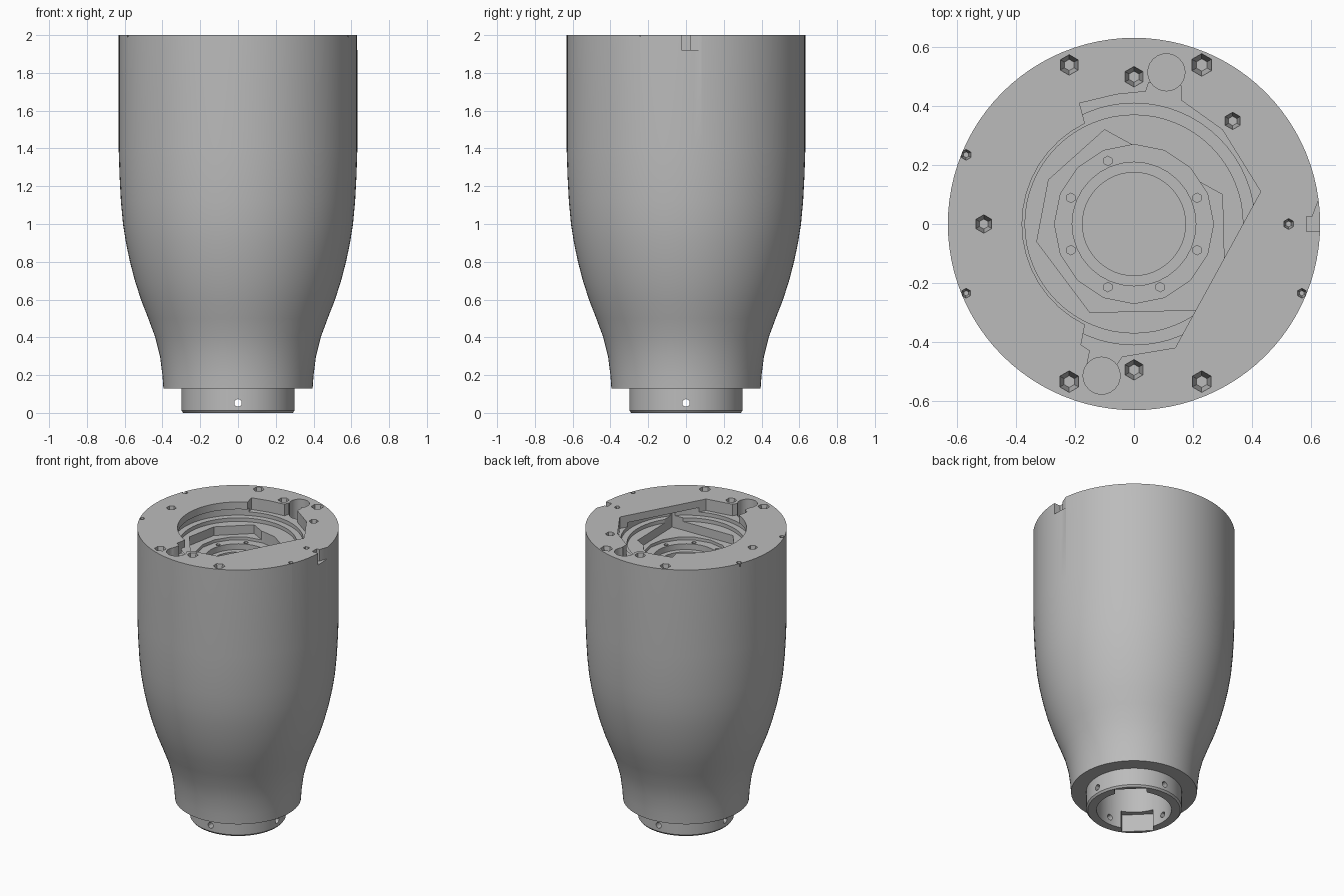
import bpy, bmesh, math
from mathutils import Matrix, Vector

cube = bpy.data.objects.get("Cube")
if cube:
    bpy.data.objects.remove(cube, do_unlink=True)

grey = bpy.data.materials.new("plain_grey")
grey.use_nodes = True
grey.diffuse_color = (0.5, 0.5, 0.5, 1)
grey.node_tree.nodes["Principled BSDF"].inputs["Base Color"].default_value = (0.5, 0.5, 0.5, 1)


def make_object(name, bm):
    bmesh.ops.recalc_face_normals(bm, faces=bm.faces)
    mesh = bpy.data.meshes.new(name)
    bm.to_mesh(mesh)
    bm.free()
    mesh.materials.append(grey)
    obj = bpy.data.objects.new(name, mesh)
    bpy.context.collection.objects.link(obj)
    return obj


def lathe(name, profile, sides):
    """Revolve (radius, z) points around z and close both ends with caps."""
    bm = bmesh.new()
    rings = []
    for r, z in profile:
        rings.append([bm.verts.new((r * math.cos(math.tau * i / sides),
                                    r * math.sin(math.tau * i / sides), z))
                      for i in range(sides)])
    for a, b in zip(rings, rings[1:]):
        for i in range(sides):
            j = (i + 1) % sides
            bm.faces.new((a[i], a[j], b[j], b[i]))
    bm.faces.new(rings[0])
    bm.faces.new(rings[-1])
    return make_object(name, bm)


def prism(outline, z0, z1):
    bm = bmesh.new()
    low = [bm.verts.new((x, y, z0)) for x, y in outline]
    high = [bm.verts.new((x, y, z1)) for x, y in outline]
    bm.faces.new(low)
    bm.faces.new(high)
    for i in range(len(low)):
        j = (i + 1) % len(low)
        bm.faces.new((low[i], low[j], high[j], high[i]))
    return make_object("cutter", bm)


def disc(r, z0, z1, sides=64, x=0, y=0, tip=None):
    """Upright cylinder, or a tapered pit when tip is given."""
    bm = bmesh.new()
    bmesh.ops.create_cone(bm, cap_ends=True, segments=sides,
                          radius1=r if tip is None else tip, radius2=r, depth=z1 - z0,
                          matrix=Matrix.Translation((x, y, (z0 + z1) / 2)))
    return make_object("cutter", bm)


def cut(target, cutter):
    mod = target.modifiers.new("cut", 'BOOLEAN')
    mod.operation = 'DIFFERENCE'
    mod.solver = 'EXACT'
    mod.object = cutter
    cutter.hide_render = True
    bpy.context.view_layer.objects.active = target
    bpy.ops.object.modifier_apply(modifier=mod.name)
    bpy.data.objects.remove(cutter, do_unlink=True)


# Bottle-shaped housing with a collar at the foot
housing = lathe("housing", [
    (0.29, 0), (0.3, 0.012), (0.3, 0.13), (0.395, 0.13), (0.4, 0.2), (0.413, 0.3),
    (0.438, 0.4), (0.475, 0.5), (0.514, 0.6), (0.546, 0.7), (0.572, 0.8),
    (0.593, 0.9), (0.609, 1.0), (0.62, 1.12), (0.627, 1.25), (0.632, 1.4), (0.632, 2)], 96)

# Irregular pocket in the top face
arc = [(0.38 * math.cos(math.radians(a)), 0.38 * math.sin(math.radians(a)))
       for a in range(116, 245, 8)]
pocket = arc + [(-0.18, -0.41), (-0.15, -0.43), (-0.16, -0.48), (-0.06, -0.48),
                (-0.04, -0.45), (0.14, -0.42), (0.43, 0.11), (0.3, 0.32),
                (0.16, 0.42), (0.16, 0.47), (0.05, 0.48), (0.04, 0.45),
                (-0.06, 0.44), (-0.185, 0.41)]
cut(housing, prism(pocket, 1.92, 2.1))

# Stepped recess below the pocket
cut(housing, disc(0.41, 1.895, 1.95))
cut(housing, disc(0.37, 1.87, 1.945))
hexagon = [(-0.1, 0.32), (0.3, 0.1), (0.31, -0.29), (-0.15, -0.3), (-0.33, -0.06), (-0.29, 0.15)]
cut(housing, prism(hexagon, 1.81, 1.94))
cut(housing, disc(0.27, 1.79, 1.935, 16))
cut(housing, disc(0.21, 1.75, 1.93, 32))
cut(housing, disc(0.175, 1.6, 1.925, 48))

# Small screw holes around the inner ring
for i in range(8):
    a = math.radians(22.5 + 45 * i)
    if i != 1:
        cut(housing, disc(0.016, 1.74, 1.83, 6, 0.232 * math.cos(a), 0.232 * math.sin(a)))

# Faceted pits in the rim
for x, y, r in [(-0.22, 0.54, 0.038), (0, 0.5, 0.038), (0.23, 0.54, 0.042),
                (0.335, 0.35, 0.032), (-0.57, 0.235, 0.02), (-0.51, 0, 0.034),
                (0.525, 0, 0.02), (-0.57, -0.235, 0.018), (0.57, -0.235, 0.018),
                (-0.22, -0.535, 0.04), (0, -0.495, 0.038), (0.23, -0.535, 0.04)]:
    cut(housing, disc(r, 1.9, 2.02, 6, x, y, r * 0.5))

# Two round rim pockets
for s in (1, -1):
    cut(housing, disc(0.063, 1.86, 2.05, 24, 0.11 * s, 0.515 * s))

# Side notch
cut(housing, prism([(0.585, -0.025), (0.7, -0.025), (0.7, 0.09), (0.63, 0.09),
                    (0.605, 0.025), (0.585, 0.025)], 1.92, 2.1))

# Socket in the foot with four slots between the lugs
cut(housing, disc(0.235, -0.1, 0.5))
for turn in (45, 135):
    bm = bmesh.new()
    bmesh.ops.create_cube(bm, size=1)
    bmesh.ops.scale(bm, vec=(0.53, 0.2, 0.24), verts=bm.verts)
    bm.transform(Matrix.Rotation(math.radians(turn), 4, 'Z'))
    cut(housing, make_object("cutter", bm))

# Cross holes through the collar
for axis in ('X', 'Y'):
    bm = bmesh.new()
    bmesh.ops.create_cone(bm, cap_ends=True, segments=12, radius1=0.02, radius2=0.02, depth=1)
    bm.transform(Matrix.Translation((0, 0, 0.053)) @ Matrix.Rotation(math.pi / 2, 4, axis))
    cut(housing, make_object("cutter", bm))

# Smooth walls, sharp machined edges
bpy.ops.object.select_all(action='DESELECT')
housing.select_set(True)
bpy.context.view_layer.objects.active = housing
bpy.ops.object.shade_smooth_by_angle(angle=math.radians(30))
